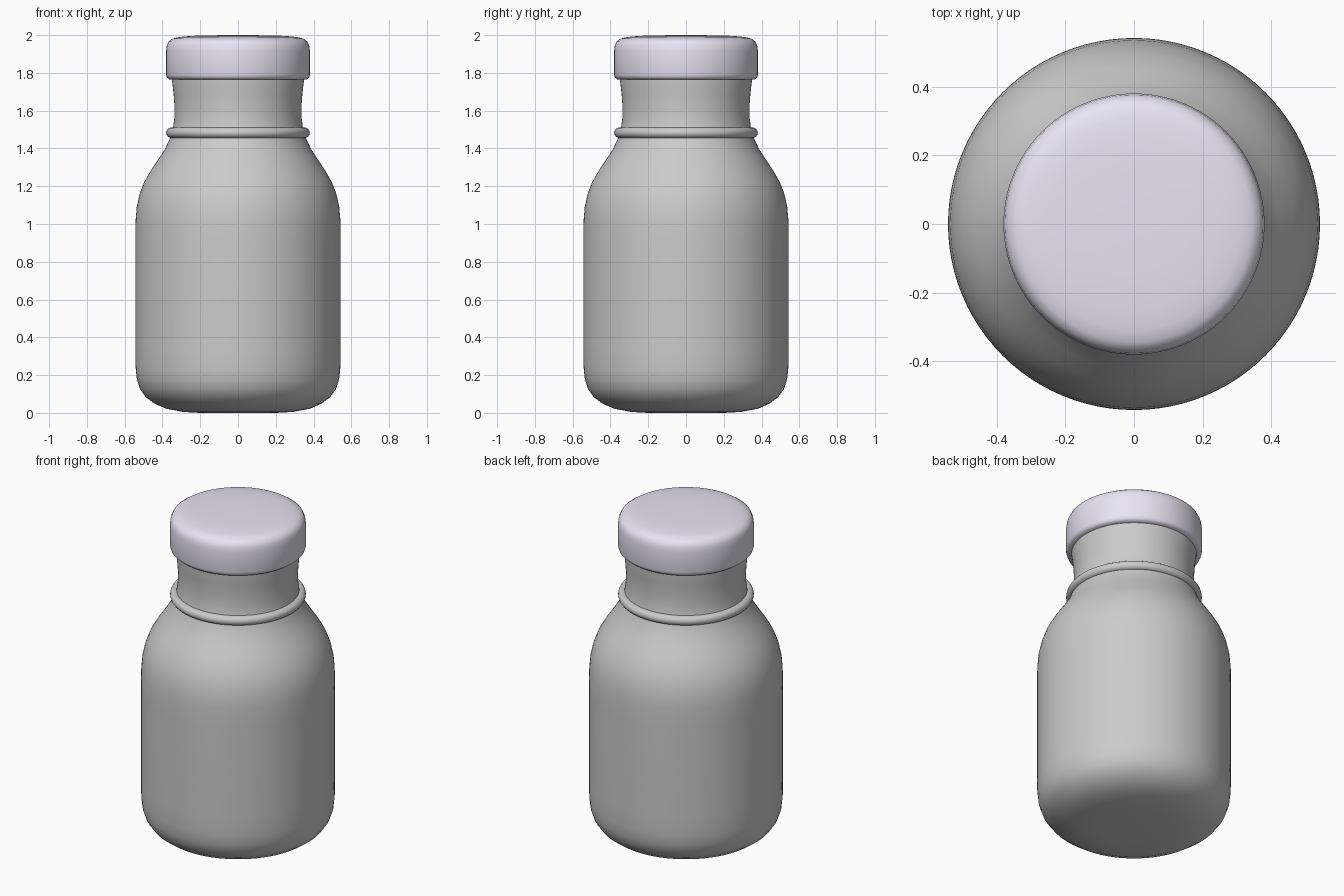
import bpy, bmesh, math

if "Cube" in bpy.data.objects:
    bpy.data.objects.remove(bpy.data.objects["Cube"])

SEGMENTS = 96


def lathe(name, profile, angle=40):
    """Revolve (radius, height) points around z into a closed smooth solid."""
    bm = bmesh.new()
    verts = [bm.verts.new((r, 0, z)) for r, z in profile]
    edges = [bm.edges.new(pair) for pair in zip(verts, verts[1:])]
    bmesh.ops.spin(bm, geom=verts + edges, axis=(0, 0, 1), cent=(0, 0, 0),
                   angle=2 * math.pi, steps=SEGMENTS, use_merge=True)
    bmesh.ops.remove_doubles(bm, verts=bm.verts, dist=1e-5)
    bmesh.ops.recalc_face_normals(bm, faces=bm.faces)
    mesh = bpy.data.meshes.new(name)
    bm.to_mesh(mesh)
    bm.free()
    obj = bpy.data.objects.new(name, mesh)
    bpy.context.collection.objects.link(obj)
    smooth(obj, angle)
    return obj


def smooth(obj, angle):
    bpy.ops.object.select_all(action='DESELECT')
    obj.select_set(True)
    bpy.context.view_layer.objects.active = obj
    bpy.ops.object.shade_smooth_by_angle(angle=math.radians(angle))


# Bottle: rounded base, straight wall, sloping shoulder, waisted neck
lathe("bottle_body", [
    (0, 0.0), (0.2, 0.0), (0.29, 0.005), (0.38, 0.022), (0.44, 0.048),
    (0.487, 0.082), (0.518, 0.125), (0.535, 0.175), (0.542, 0.24),
    (0.543, 0.35), (0.543, 0.9), (0.542, 1.02), (0.536, 1.09), (0.522, 1.155),
    (0.498, 1.22), (0.462, 1.283), (0.42, 1.345), (0.385, 1.4), (0.362, 1.45),
    (0.345, 1.5), (0.337, 1.56), (0.336, 1.62), (0.341, 1.69), (0.35, 1.765),
    (0.35, 1.78), (0, 1.78)])

# Raised ring at the base of the neck
bpy.ops.mesh.primitive_torus_add(major_segments=SEGMENTS, minor_segments=16,
                                 major_radius=0.352, minor_radius=0.028,
                                 location=(0, 0, 1.483))
ring = bpy.context.object
ring.name = "neck_ring"
smooth(ring, 60)

# Lavender cap with rounded rim
cap = lathe("cap", [
    (0, 1.763), (0.345, 1.763), (0.365, 1.766), (0.377, 1.776), (0.381, 1.79),
    (0.381, 1.915), (0.377, 1.945), (0.366, 1.968), (0.345, 1.982),
    (0.31, 1.99), (0.25, 1.996), (0.15, 1.999), (0, 2.0)], 50)
lavender = bpy.data.materials.new("lavender")
lavender.diffuse_color = (0.81, 0.78, 0.9, 1)
lavender.use_nodes = True
lavender.node_tree.nodes["Principled BSDF"].inputs["Base Color"].default_value = lavender.diffuse_color
cap.data.materials.append(lavender)
